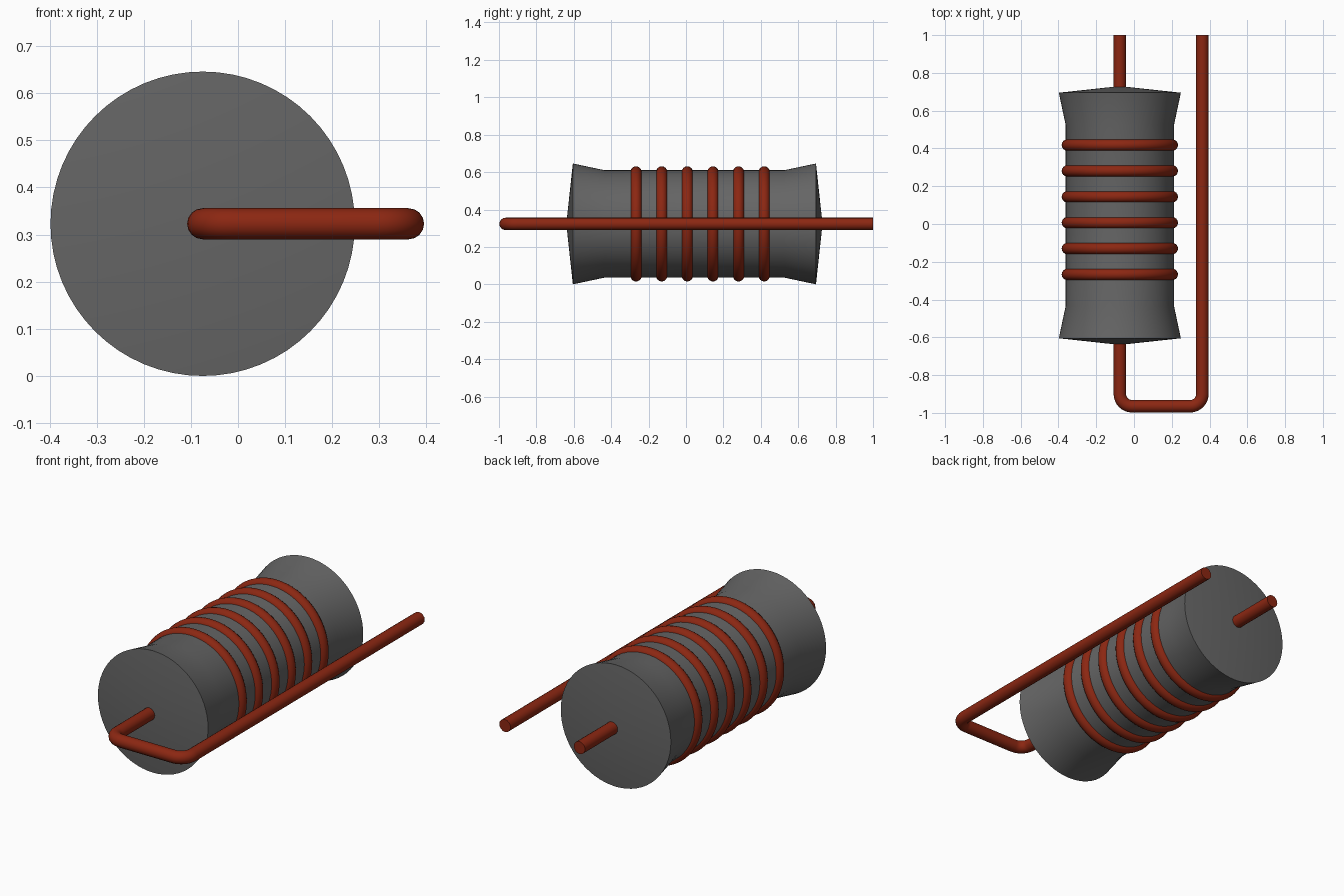
import bpy, bmesh, math
from mathutils import Matrix, Vector

cube = bpy.data.objects.get("Cube")
if cube:
    bpy.data.objects.remove(cube, do_unlink=True)

AXIS_X, AXIS_Z = -0.075, 0.323   # centre line of the body
WIRE_R = 0.033


def material(name, rgb):
    m = bpy.data.materials.new(name)
    m.use_nodes = True
    color = (*rgb, 1.0)
    m.diffuse_color = color
    m.node_tree.nodes["Principled BSDF"].inputs["Base Color"].default_value = color
    return m


grey = material("dark grey", (0.13, 0.13, 0.13))
rust = material("rust red", (0.26, 0.02, 0.006))


def finish(ob, mat):
    ob.data.materials.clear()
    ob.data.materials.append(mat)
    bpy.ops.object.select_all(action='DESELECT')
    ob.select_set(True)
    bpy.context.view_layer.objects.active = ob
    bpy.ops.object.shade_smooth_by_angle(angle=math.radians(30))


# Flared body: (radius, y) profile turned about the y axis
profile = [(0, -0.64), (0.323, -0.605), (0.287, -0.435),
           (0.287, 0.525), (0.323, 0.695), (0, 0.73)]
bm = bmesh.new()
verts = [bm.verts.new((r, y, 0)) for r, y in profile]
edges = [bm.edges.new(pair) for pair in zip(verts, verts[1:])]
bmesh.ops.spin(bm, geom=verts + edges, cent=(0, 0, 0), axis=(0, 1, 0),
               angle=math.tau, steps=64, use_duplicate=False)
bmesh.ops.remove_doubles(bm, verts=bm.verts, dist=1e-4)
bmesh.ops.recalc_face_normals(bm, faces=bm.faces)
me = bpy.data.meshes.new("body")
bm.to_mesh(me)
bm.free()
body = bpy.data.objects.new("body", me)
body.location = (AXIS_X, 0, AXIS_Z)
bpy.context.collection.objects.link(body)
finish(body, grey)

# Six rings around the waist
for i in range(6):
    bpy.ops.mesh.primitive_torus_add(
        major_radius=0.278, minor_radius=0.03, major_segments=64, minor_segments=16,
        location=(AXIS_X, -0.267 + i * 0.137, AXIS_Z), rotation=(math.pi / 2, 0, 0))
    ring = bpy.context.object
    ring.name = f"ring_{i + 1}"
    finish(ring, rust)

# Lead wire: through the body, across the front and back along the left side
FAR_X, FRONT_Y, BEND = 0.362, -0.965, 0.065
path = [(AXIS_X, 1.0)]
for cx, start in ((AXIS_X + BEND, math.pi), (FAR_X - BEND, 1.5 * math.pi)):
    for k in range(9):
        a = start + k * math.pi / 16
        path.append((cx + BEND * math.cos(a), FRONT_Y + BEND + BEND * math.sin(a)))
path.append((FAR_X, 1.0))

curve = bpy.data.curves.new("lead_wire", 'CURVE')
curve.dimensions = '3D'
curve.bevel_depth = WIRE_R
curve.bevel_resolution = 6
curve.use_fill_caps = True
spline = curve.splines.new('POLY')
spline.points.add(len(path) - 1)
for p, (x, y) in zip(spline.points, path):
    p.co = (x, y, AXIS_Z, 1)
wire = bpy.data.objects.new("lead_wire", curve)
bpy.context.collection.objects.link(wire)
bpy.ops.object.select_all(action='DESELECT')
wire.select_set(True)
bpy.context.view_layer.objects.active = wire
bpy.ops.object.convert(target='MESH')
wire = bpy.context.object
bm = bmesh.new()
bm.from_mesh(wire.data)
bmesh.ops.remove_doubles(bm, verts=bm.verts, dist=1e-4)
bmesh.ops.recalc_face_normals(bm, faces=bm.faces)
bm.to_mesh(wire.data)
bm.free()
finish(wire, rust)
